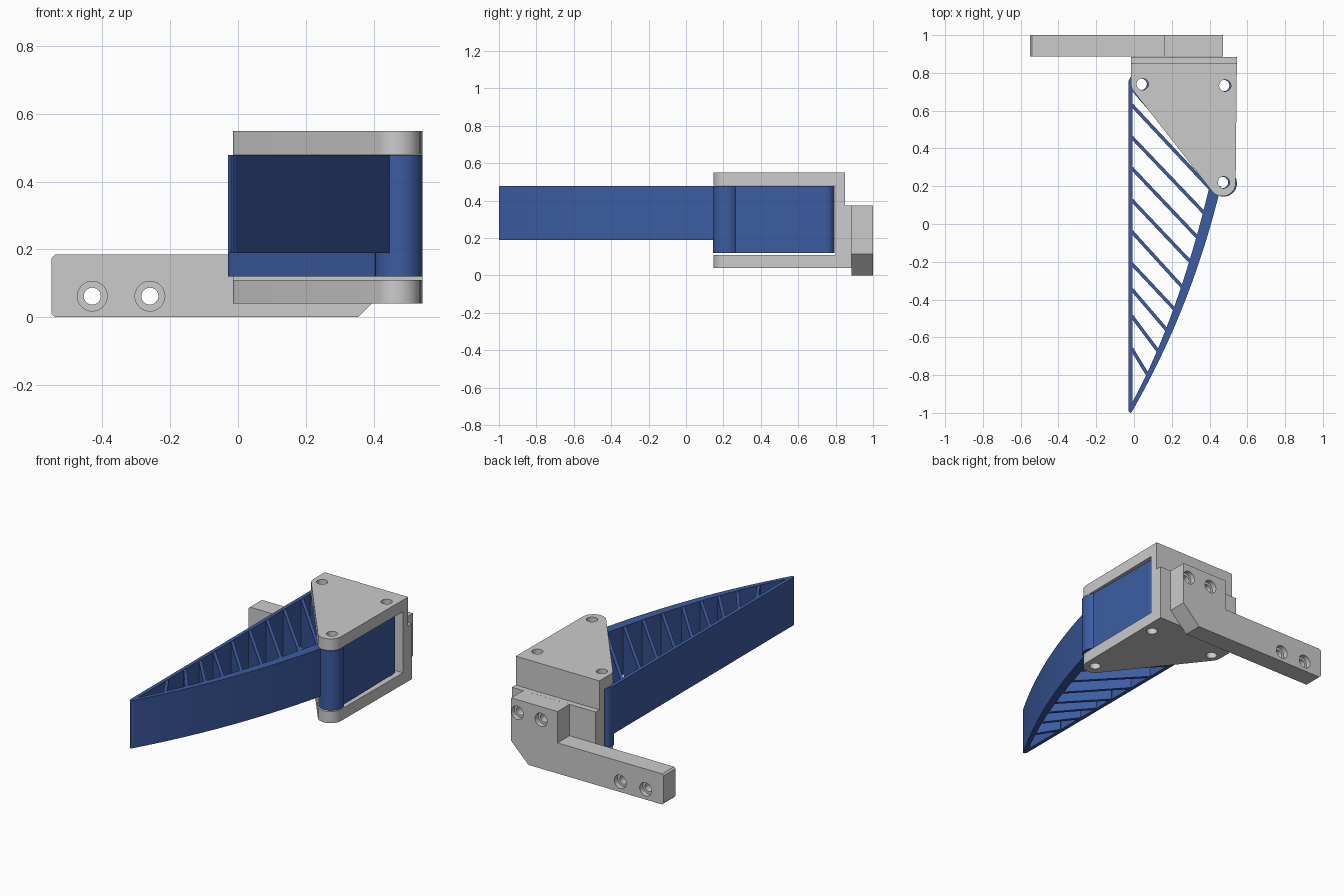
import bpy, bmesh
from math import cos, sin, pi
from mathutils import Vector
from mathutils.geometry import convex_hull_2d

if "Cube" in bpy.data.objects:
    bpy.data.objects.remove(bpy.data.objects["Cube"])

blue = bpy.data.materials.new("blue_plastic")
blue.diffuse_color = (0.045, 0.107, 0.36, 1)
blue.use_nodes = True
blue.node_tree.nodes["Principled BSDF"].inputs["Base Color"].default_value = blue.diffuse_color


def prism(name, pts, lo, hi, axis="z"):
    """Extrude a 2D outline along an axis from lo to hi."""
    put = {"z": lambda a, b, h: (a, b, h),
           "y": lambda a, b, h: (a, h, b),
           "x": lambda a, b, h: (h, a, b)}[axis]
    bm = bmesh.new()
    face = bm.faces.new([bm.verts.new(put(a, b, lo)) for a, b in pts])
    ext = bmesh.ops.extrude_face_region(bm, geom=[face])
    shift = Vector(put(0, 0, hi - lo))
    bmesh.ops.translate(bm, vec=shift,
                        verts=[v for v in ext["geom"] if isinstance(v, bmesh.types.BMVert)])
    bmesh.ops.recalc_face_normals(bm, faces=bm.faces)
    me = bpy.data.meshes.new(name)
    bm.to_mesh(me)
    bm.free()
    ob = bpy.data.objects.new(name, me)
    bpy.context.collection.objects.link(ob)
    return ob


def circle(x, y, r, n=40):
    return [(x + r * cos(2 * pi * i / n), y + r * sin(2 * pi * i / n)) for i in range(n)]


def hull(pts):
    return [pts[i] for i in convex_hull_2d(pts)]


def bezier(p0, p1, p2, n=28):
    ts = [i / n for i in range(n + 1)]
    return [tuple((1 - t) ** 2 * a + 2 * t * (1 - t) * b + t * t * c
                  for a, b, c in zip(p0, p1, p2)) for t in ts]


def select(obs):
    bpy.ops.object.select_all(action="DESELECT")
    for o in obs:
        o.select_set(True)
    bpy.context.view_layer.objects.active = obs[0]


def boolean(ob, tool, op="DIFFERENCE"):
    m = ob.modifiers.new("bool", "BOOLEAN")
    m.operation, m.object, m.solver = op, tool, "EXACT"
    select([ob])
    bpy.ops.object.modifier_apply(modifier=m.name)
    bpy.data.objects.remove(tool)


def smooth(ob):
    select([ob])
    bpy.ops.object.shade_smooth_by_angle(angle=0.5)


# Bracket: stepped C-shaped side profile trimmed to the rounded triangular plan
bracket = prism("bracket", [(0.1, 0.04), (0.885, 0.04), (0.885, 0.375), (0.85, 0.375),
                            (0.85, 0.55), (0.1, 0.55), (0.1, 0.48), (0.80, 0.48),
                            (0.80, 0.11), (0.1, 0.11)], -0.2, 0.7, "x")
plan = hull(circle(0.045, 0.74, 0.06) + circle(0.468, 0.217, 0.07)
            + [(-0.015, 0.89), (0.545, 0.89)])
boolean(bracket, prism("plan_cutter", plan, -0.1, 0.7), "INTERSECT")

# Finger root: solid rounded triangle held between the plates
root = prism("finger_root", hull(circle(0.02, 0.745, 0.05) + circle(0.475, 0.215, 0.05)
                                 + circle(0.47, 0.745, 0.05)), 0.12, 0.479)
boolean(root, prism("knuckle", circle(0.475, 0.215, 0.07, 48), 0.12, 0.479), "UNION")

# Pin holes through bracket and root
for x, y in [(0.045, 0.74), (0.482, 0.733), (0.475, 0.22)]:
    boolean(bracket, prism("pin_cutter", circle(x, y, 0.031), -0.1, 0.7))
    boolean(root, prism("pin_cutter", circle(x - 0.007, y, 0.03), -0.1, 0.7))

# Mounting arm with raised block and clipped corner
arm = prism("mounting_arm", [(-0.54, 0), (0.355, 0), (0.47, 0.115), (0.47, 0.375),
                             (0.16, 0.375), (0.16, 0.185), (-0.54, 0.185),
                             (-0.55, 0.175), (-0.55, 0.01)], 0.8855, 1.0, "y")
for x, z in [(-0.43, 0.062), (-0.26, 0.062), (0.43, 0.295), (0.27, 0.295)]:
    boolean(arm, prism("screw_cutter", circle(x, z, 0.025), 0.8, 1.1, "y"))
    boolean(arm, prism("bore_cutter", circle(x, z, 0.04), 0.97, 1.1, "y"))
    if x < 0:
        boolean(arm, prism("bore_cutter", circle(x, z, 0.044), 0.8, 0.915, "y"))

# Finger: flat contact strip, curved spine and slanted ribs
LOW, TOP = 0.19, 0.479
strip = prism("finger_contact_strip", [(-0.03, -0.99), (-0.02, -1), (-0.008, -0.99),
                                       (-0.008, 0.75), (-0.03, 0.75)], LOW, TOP)
outer = bezier((-0.015, -1), (0.304, -0.45), (0.46, 0.2))
inner = bezier((-0.012, -0.95), (0.2325, -0.5), (0.40, 0.2))
spine = prism("finger_spine", outer + inner[::-1], LOW, TOP)

ribs = []
for y0, x1, y1 in [(0.63, 0.40, 0.19), (0.46, 0.37, 0.06), (0.296, 0.335, -0.07),
                   (0.127, 0.298, -0.2), (-0.04, 0.257, -0.335), (-0.21, 0.213, -0.45),
                   (-0.345, 0.172, -0.56), (-0.487, 0.125, -0.67), (-0.66, 0.073, -0.8)]:
    a, b = Vector((-0.012, y0)), Vector((x1, y1))
    d = (b - a).normalized()
    s = Vector((-d.y, d.x)) * 0.009
    b += d * 0.008
    ribs.append(prism("finger_ribs", [tuple(p) for p in (a + s, b + s, b - s, a - s)],
                      LOW, TOP - 0.002))
select(ribs)
bpy.ops.object.join()

for ob in (root, strip, spine, ribs[0]):
    ob.data.materials.clear()
    ob.data.materials.append(blue)
for ob in (bracket, root, arm, spine):
    smooth(ob)
